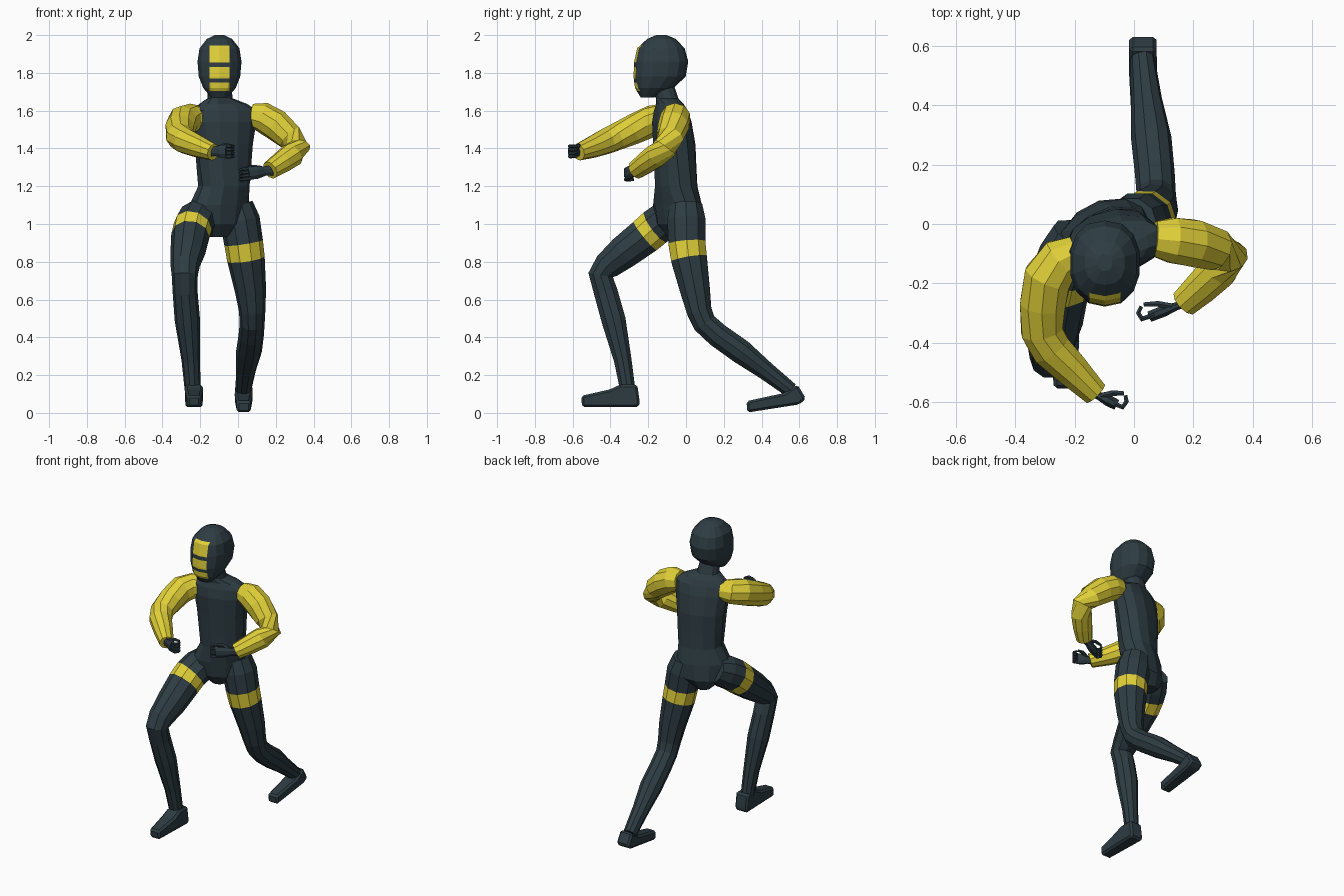
import bpy, bmesh, math
from mathutils import Vector as V


def material(name, rgb):
    m = bpy.data.materials.new(name)
    m.diffuse_color = (*rgb, 1)
    return m


DARK = material("dark slate", (0.027, 0.046, 0.056))
YELLOW = material("yellow", (0.75, 0.63, 0.04))


def finish(name, bm):
    bmesh.ops.recalc_face_normals(bm, faces=bm.faces)
    me = bpy.data.meshes.new(name)
    bm.to_mesh(me)
    bm.free()
    me.materials.append(DARK)
    me.materials.append(YELLOW)
    ob = bpy.data.objects.new(name, me)
    bpy.context.collection.objects.link(ob)
    return ob


def skin(rings, n, colour, power=1.0):
    """Skin rings of (centre, u, v) half-axes; colour(i) gives the material of span i."""
    bm = bmesh.new()
    loops = []
    for c, u, v in rings:
        loop = []
        for k in range(n):
            a = 2 * math.pi * (k + 0.5) / n
            ca, sa = (math.copysign(abs(f) ** power, f) for f in (math.cos(a), math.sin(a)))
            loop.append(bm.verts.new(c + u * ca + v * sa))
        loops.append(loop)
    for i in range(len(loops) - 1):
        for k in range(n):
            j = (k + 1) % n
            f = bm.faces.new((loops[i][k], loops[i][j], loops[i + 1][j], loops[i + 1][k]))
            f.material_index = colour(i)
    bm.faces.new(loops[0]).material_index = colour(0)
    bm.faces.new(loops[-1]).material_index = colour(len(loops) - 2)
    return bm


def limb(name, path, ref, n=10, yellow=lambda i: 0, flat=1.0):
    """Tube through (x, y, z, radius) stations, rings square to the path."""
    pts = [V(p[:3]) for p in path]
    rings = []
    for i, p in enumerate(pts):
        d0 = (p - pts[max(i - 1, 0)]).normalized()
        d1 = (pts[min(i + 1, len(pts) - 1)] - p).normalized()
        t = (d0 + d1).normalized()
        u = t.cross(V(ref)).normalized()
        r = path[i][3]
        rings.append((p, u * r * flat, t.cross(u) * r))
    return finish(name, skin(rings, n, yellow))


def stack(rows):
    """Level rings from (z, cx, cy, rx, ry, turn in degrees)."""
    out = []
    for z, cx, cy, rx, ry, deg in rows:
        a = math.radians(deg)
        out.append((V((cx, cy, z)), V((math.cos(a), math.sin(a), 0)) * rx,
                    V((-math.sin(a), math.cos(a), 0)) * ry))
    return out


# Torso, twisted from hips to shoulders, with neck
finish("torso", skin(stack([
    (0.93, -0.115, -0.03, 0.05, 0.07, 28),
    (1.00, -0.105, -0.035, 0.14, 0.11, 28),
    (1.10, -0.10, -0.045, 0.165, 0.112, 28),
    (1.20, -0.075, -0.052, 0.138, 0.108, 22),
    (1.30, -0.075, -0.056, 0.146, 0.106, 18),
    (1.42, -0.075, -0.062, 0.155, 0.107, 15),
    (1.54, -0.072, -0.075, 0.172, 0.098, 14),
    (1.60, -0.07, -0.08, 0.178, 0.082, 14),
    (1.635, -0.078, -0.085, 0.13, 0.068, 12),
    (1.665, -0.095, -0.10, 0.068, 0.06, 5),
    (1.76, -0.098, -0.13, 0.06, 0.06, 0)]), 12, lambda i: 0, 0.9))

# Hooded head with yellow face bars cut into the front
HX = -0.098
bm = skin(stack([
    (1.67, HX, -0.205, 0.045, 0.035, 0),
    (1.72, HX, -0.168, 0.088, 0.102, 0),
    (1.78, HX, -0.140, 0.112, 0.138, 0),
    (1.86, HX, -0.131, 0.119, 0.143, 0),
    (1.93, HX, -0.133, 0.108, 0.126, 0),
    (1.98, HX, -0.130, 0.068, 0.075, 0),
    (2.00, HX, -0.130, 0.025, 0.028, 0)]), 14, lambda i: 0, 0.85)
bars = [(1.705, 1.75), (1.77, 1.83), (1.855, 1.945)]
cuts = [((x, 0, 0), (1, 0, 0)) for x in (HX - 0.052, HX + 0.052)]
cuts += [((0, 0, z), (0, 0, 1)) for bar in bars for z in bar]
for co, no in cuts:
    bmesh.ops.bisect_plane(bm, geom=bm.verts[:] + bm.edges[:] + bm.faces[:], plane_co=co, plane_no=no)
for f in bm.faces:
    c = f.calc_center_median()
    if c.y < -0.17 and abs(c.x - HX) < 0.052 and any(a < c.z < b for a, b in bars):
        f.material_index = 1
finish("head", bm)

# Sleeved arms
sleeve = lambda i: 1
limb("left_arm", [
    (0.07, -0.05, 1.575, 0.062), (0.13, -0.055, 1.565, 0.08), (0.20, -0.065, 1.525, 0.083),
    (0.275, -0.085, 1.46, 0.073), (0.318, -0.108, 1.405, 0.066), (0.285, -0.155, 1.365, 0.066),
    (0.23, -0.21, 1.325, 0.06), (0.17, -0.265, 1.285, 0.05)], (0, 0, 1), yellow=sleeve)
limb("right_arm", [
    (-0.19, -0.095, 1.565, 0.06), (-0.245, -0.12, 1.56, 0.078), (-0.29, -0.18, 1.545, 0.084),
    (-0.307, -0.27, 1.505, 0.08), (-0.31, -0.36, 1.465, 0.073), (-0.28, -0.42, 1.44, 0.07),
    (-0.21, -0.49, 1.41, 0.06), (-0.13, -0.57, 1.38, 0.045)], (0, 0, 1), yellow=sleeve)


# Gloved hands: palm, four curled fingers and a thumb
def hand(side, wrist, direction, length):
    w, d = V(wrist), V(direction).normalized()
    curl = V((0, 1, 0)) - d * d.y
    curl.normalize()
    up = V((0, 0, 1))

    def at(along, inward, rise, r):
        return (*(w + d * along * length + curl * inward + up * rise), r)

    limb(side + "_palm", [at(-0.12, 0, 0, 0.03), at(0.15, 0, 0, 0.026),
                          at(0.45, 0, 0, 0.037), at(0.75, 0, 0, 0.036)],
         (0, 0, 1), n=8, flat=0.55)
    for k in range(4):
        h = 0.027 - 0.018 * k
        limb(f"{side}_finger_{k + 1}", [at(0.65, 0, h, 0.010), at(0.93, 0.002, h, 0.010),
                                        at(0.96, 0.025, h, 0.009), at(0.85, 0.042, h, 0.007)],
             (0, 0, 1), n=6)
    limb(side + "_thumb", [at(0.25, 0.005, 0.018, 0.012), at(0.5, 0.03, 0.032, 0.011),
                           at(0.78, 0.045, 0.03, 0.008)], (0, 0, 1), n=6)


hand("left", (0.165, -0.268, 1.283), (-0.15, -0.058, -0.022), 0.16)
hand("right", (-0.135, -0.57, 1.385), (0.10, -0.05, 0.0), 0.115)

# Legs with a yellow thigh band
band = lambda i: 1 if i == 2 else 0
limb("right_leg", [
    (-0.19, -0.03, 1.06, 0.085), (-0.215, -0.10, 1.025, 0.105), (-0.24, -0.16, 0.985, 0.104),
    (-0.252, -0.215, 0.938, 0.102), (-0.265, -0.33, 0.85, 0.093), (-0.28, -0.415, 0.78, 0.078),
    (-0.282, -0.452, 0.73, 0.069), (-0.28, -0.425, 0.64, 0.066), (-0.268, -0.383, 0.49, 0.067),
    (-0.25, -0.335, 0.28, 0.049), (-0.24, -0.308, 0.12, 0.042)], (1, 0, 0), yellow=band)
limb("left_leg", [
    (-0.01, 0.0, 1.10, 0.09), (0.01, 0.002, 1.02, 0.106), (0.03, 0.005, 0.90, 0.103),
    (0.042, 0.016, 0.815, 0.10), (0.066, 0.048, 0.65, 0.083), (0.075, 0.07, 0.54, 0.07),
    (0.075, 0.098, 0.475, 0.066), (0.07, 0.17, 0.41, 0.067), (0.058, 0.29, 0.325, 0.068),
    (0.042, 0.42, 0.225, 0.052), (0.028, 0.555, 0.12, 0.042)], (1, 0, 0), yellow=band)


# Boots: side profile (y, z) extruded across, edges chamfered
def boot(name, cx, half, profile):
    bm = bmesh.new()
    f = bm.faces.new([bm.verts.new((cx - half, y, z)) for y, z in profile])
    out = bmesh.ops.extrude_face_region(bm, geom=[f])
    for v in out["geom"]:
        if isinstance(v, bmesh.types.BMVert):
            v.co.x += 2 * half
    toe = min(p[0] for p in profile)
    for v in bm.verts:
        if v.co.y < toe + 0.03:
            v.co.x = cx + (v.co.x - cx) * 0.8
    bmesh.ops.bevel(bm, geom=bm.edges[:], offset=0.012, segments=1, affect='EDGES')
    finish(name, bm)


boot("right_boot", -0.233, 0.046, [
    (-0.55, 0.03), (-0.25, 0.03), (-0.245, 0.06), (-0.258, 0.15), (-0.35, 0.15), (-0.40, 0.125), (-0.555, 0.09)])
boot("left_boot", 0.03, 0.046, [
    (0.325, 0.002), (0.60, 0.045), (0.635, 0.075), (0.59, 0.15), (0.52, 0.105), (0.32, 0.062)])
